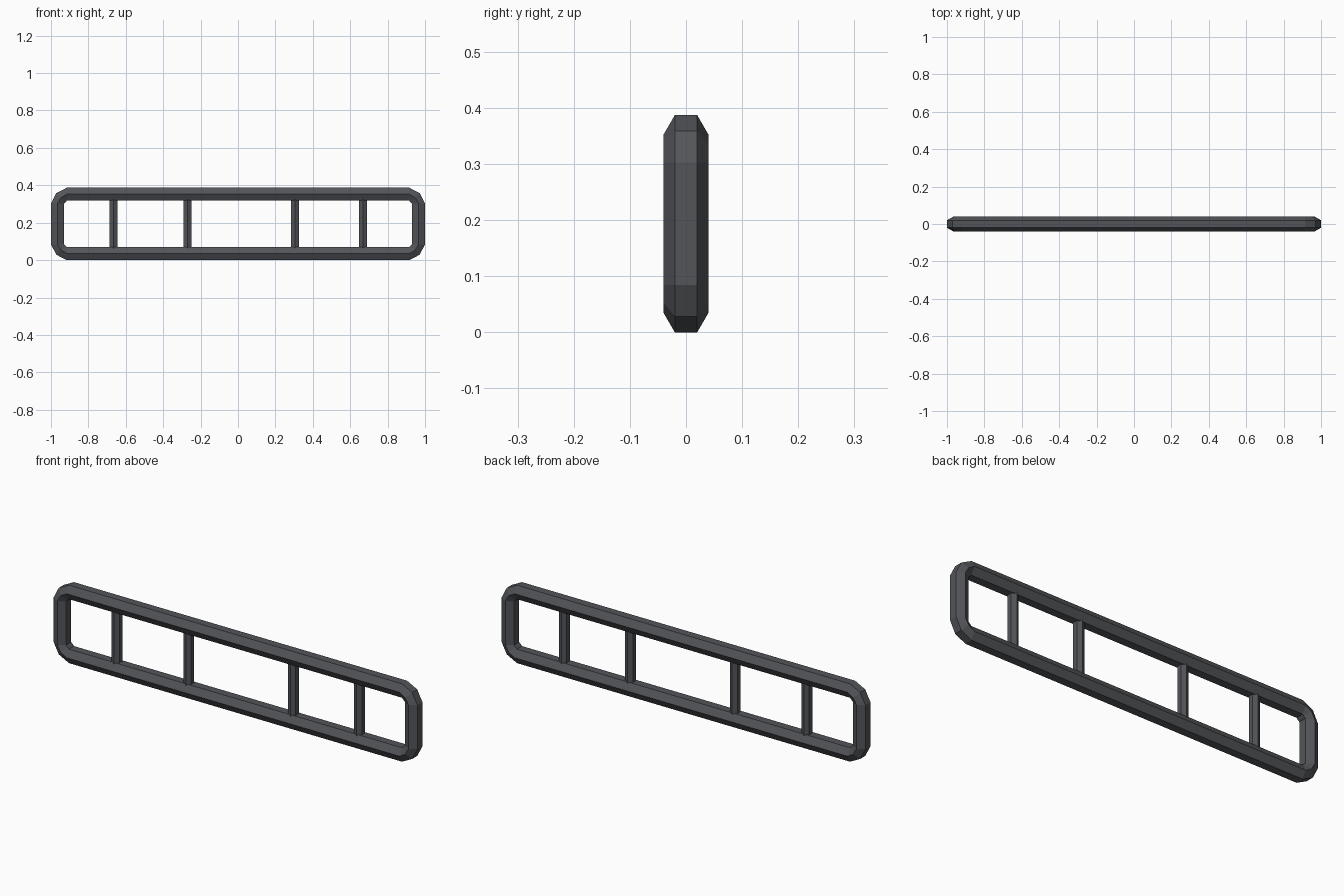
import bpy, bmesh, math

if "Cube" in bpy.data.objects:
    bpy.data.objects.remove(bpy.data.objects["Cube"])

W, H, R = 1.0, 0.387, 0.04       # half length, height, tube radius
IN = R * math.cos(math.pi / 6)   # half thickness of the hexagonal tube
BEND = 0.05                      # centre-line corner radius

metal = bpy.data.materials.new("dark grey metal")
metal.diffuse_color = (0.085, 0.09, 0.1, 1)
metal.use_nodes = True
metal.node_tree.nodes["Principled BSDF"].inputs["Base Color"].default_value = metal.diffuse_color


def finish(bm, name):
    bmesh.ops.recalc_face_normals(bm, faces=bm.faces)
    me = bpy.data.meshes.new(name)
    bm.to_mesh(me)
    bm.free()
    me.materials.append(metal)
    ob = bpy.data.objects.new(name, me)
    bpy.context.collection.objects.link(ob)
    return ob


def loop_points(d):
    """Rounded rectangle path, pushed outwards by d from the tube centre line."""
    a, b = W - IN + d, H / 2 - IN + d
    r = BEND + d
    m = 0.0184 + 0.293 * d
    pts = []
    for sx, sz in ((1, 1), (-1, 1), (-1, -1), (1, -1)):
        corner = [(a, b - r), (a - m, b - m), (a - r, b)]
        if sx * sz < 0:
            corner.reverse()
        pts += [(sx * x, sz * z + H / 2) for x, z in corner]
    return pts


# Outer frame: hexagonal tube swept round the rounded rectangle
bm = bmesh.new()
rings = []
for k in range(6):
    ang = k * math.pi / 3
    y, d = R * math.cos(ang), R * math.sin(ang)
    rings.append([bm.verts.new((x, y, z)) for x, z in loop_points(d)])
n = len(rings[0])
for k in range(6):
    p, q = rings[k], rings[(k + 1) % 6]
    for i in range(n):
        j = (i + 1) % n
        bm.faces.new((p[i], p[j], q[j], q[i]))
finish(bm, "outer_frame")

# Upright bars: thin hexagonal rods with an edge facing front and back
for i, x in enumerate((-0.665, -0.27, 0.305, 0.668)):
    bm = bmesh.new()
    length = H - 2 * IN
    bmesh.ops.create_cone(bm, cap_ends=True, segments=6,
                          radius1=0.024, radius2=0.024, depth=length)
    # turn so that an edge points along y
    if max(v.co.y for v in bm.verts) < 0.0235:
        for v in bm.verts:
            v.co.x, v.co.y = -v.co.y, v.co.x
    ob = finish(bm, f"upright_bar_{i + 1}")
    ob.location = (x, 0, H / 2)
